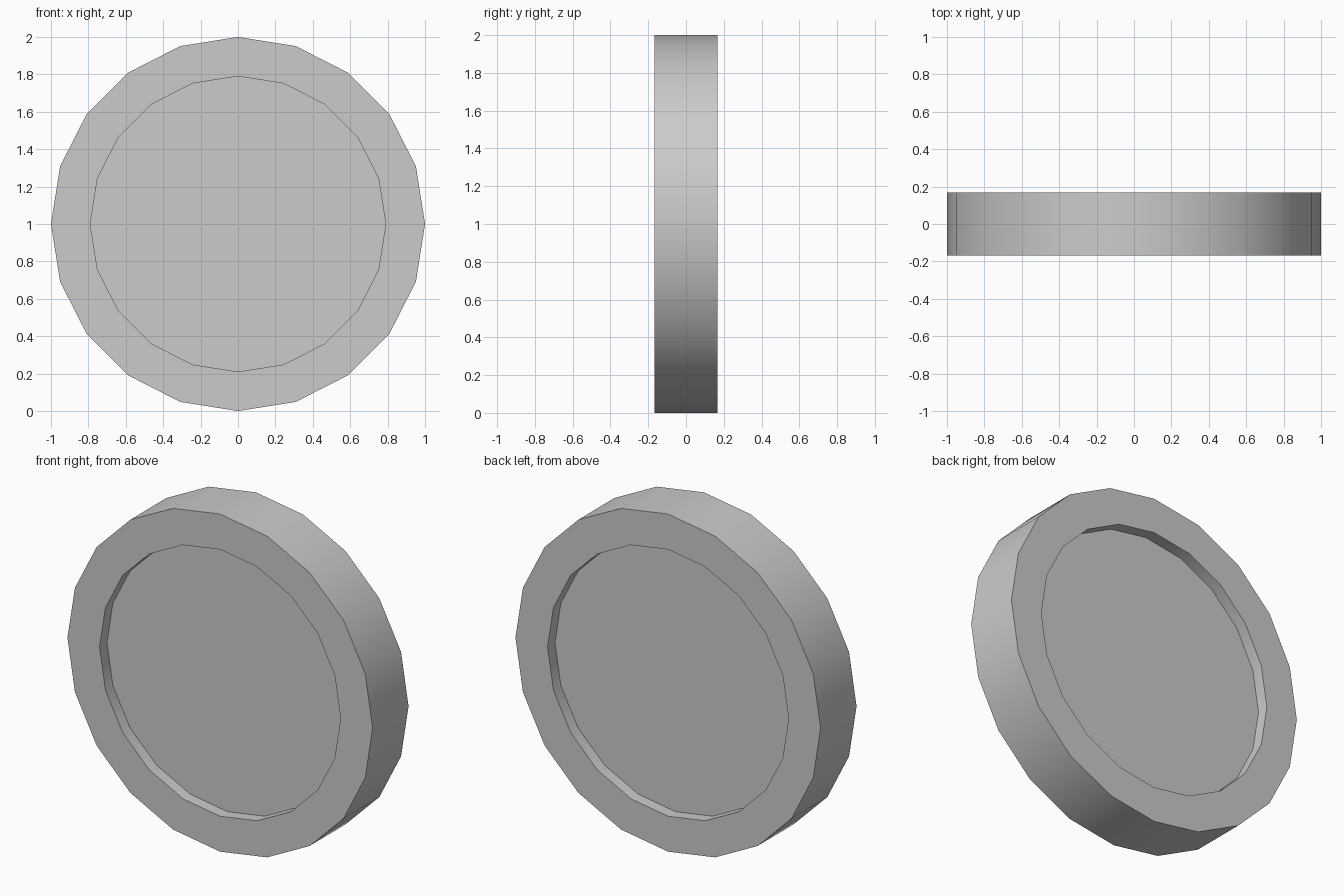
import bpy, bmesh
from math import cos, sin, tau, radians

if "Cube" in bpy.data.objects:
    bpy.data.objects.remove(bpy.data.objects["Cube"])

SIDES = 20
R_OUT, R_IN = 1.0, 0.79
HALF, DEPTH = 0.168, 0.07

# Cross-section (radius, y): front recess, rim, back recess
profile = [(R_IN, -HALF + DEPTH), (R_IN, -HALF), (R_OUT, -HALF),
           (R_OUT, HALF), (R_IN, HALF), (R_IN, HALF - DEPTH)]

bm = bmesh.new()
rings = [[bm.verts.new((r * cos(tau * i / SIDES), y, 1 + r * sin(tau * i / SIDES)))
          for i in range(SIDES)] for r, y in profile]

# Rim walls
for a, b in zip(rings, rings[1:]):
    for i in range(SIDES):
        j = (i + 1) % SIDES
        bm.faces.new((a[i], a[j], b[j], b[i]))

# Recessed front and back floors
bm.faces.new(rings[0])
bm.faces.new(rings[-1])
bmesh.ops.recalc_face_normals(bm, faces=bm.faces)

mesh = bpy.data.meshes.new("recessed_disc")
bm.to_mesh(mesh)
bm.free()
disc = bpy.data.objects.new("recessed_disc", mesh)
bpy.context.collection.objects.link(disc)

# Smooth rim with sharp edges
bpy.context.view_layer.objects.active = disc
disc.select_set(True)
bpy.ops.object.shade_smooth_by_angle(angle=radians(30))
